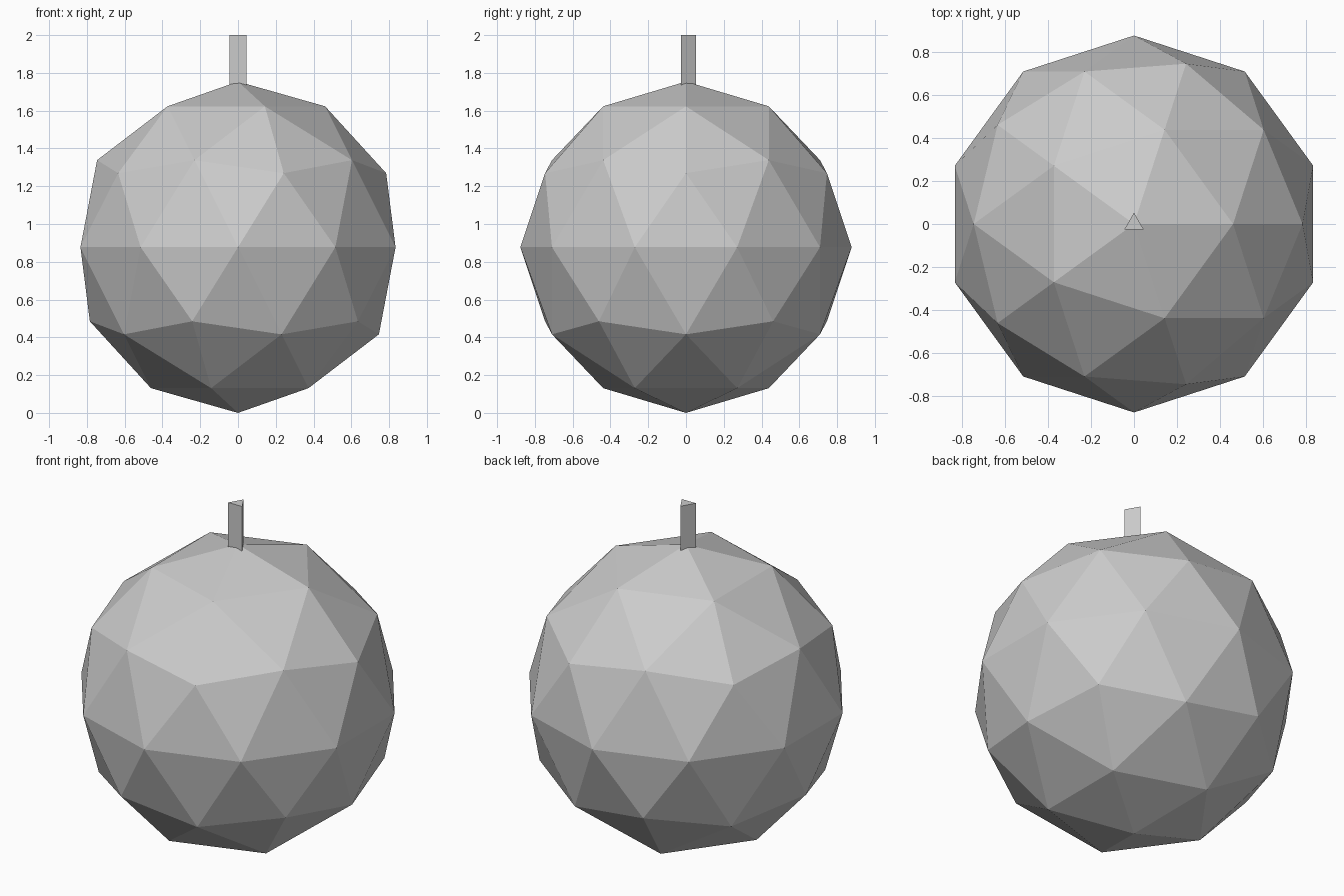
import bpy

if "Cube" in bpy.data.objects:
    bpy.data.objects.remove(bpy.data.objects["Cube"])

R = 0.877

# Faceted round body
bpy.ops.mesh.primitive_ico_sphere_add(subdivisions=2, radius=R, location=(0, 0, R))
bpy.context.object.name = "body"

# Three-sided stem, sunk slightly into the top
bottom, top = 1.737, 2.0
bpy.ops.mesh.primitive_cylinder_add(vertices=3, radius=0.0525, depth=top - bottom,
                                    location=(0, 0, (top + bottom) / 2))
bpy.context.object.name = "stem"
